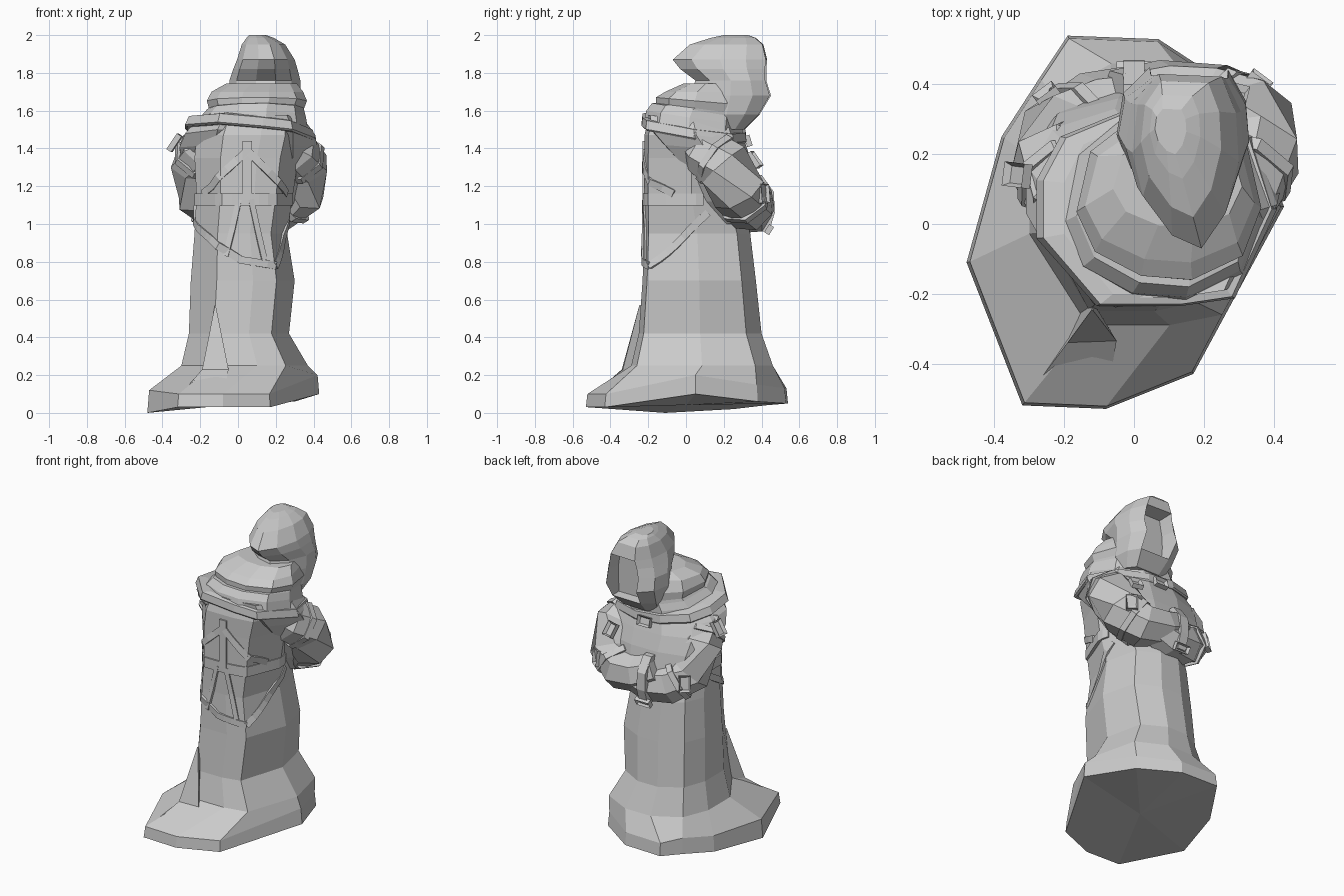
import bpy, bmesh, math
from mathutils import Vector
from mathutils.bvhtree import BVHTree

if "Cube" in bpy.data.objects:
    bpy.data.objects.remove(bpy.data.objects["Cube"])

grey = bpy.data.materials.new("cloth grey")
grey.diffuse_color = (0.6, 0.6, 0.6, 1)
grey.use_nodes = True
grey.node_tree.nodes["Principled BSDF"].inputs["Base Color"].default_value = grey.diffuse_color


def finish(name, bm):
    bmesh.ops.recalc_face_normals(bm, faces=bm.faces)
    me = bpy.data.meshes.new(name)
    bm.to_mesh(me)
    bm.free()
    me.materials.append(grey)
    ob = bpy.data.objects.new(name, me)
    bpy.context.collection.objects.link(ob)
    return ob


def loft_bm(rings):
    """Skin a list of equal closed rings and cap both ends."""
    bm = bmesh.new()
    rows = [[bm.verts.new(p) for p in r] for r in rings]
    n = len(rows[0])
    for a, b in zip(rows, rows[1:]):
        for j in range(n):
            k = (j + 1) % n
            bm.faces.new((a[j], a[k], b[k], b[j]))
    bm.faces.new(rows[0])
    bm.faces.new(rows[-1])
    return bm


def loft(name, rings):
    return finish(name, loft_bm(rings))


BODY = [(.25, 1), (.8, .75), (1, 0), (.65, -.92), (.2, -1),
        (-.5, -1), (-1, -.3), (-1, .3), (-.8, .75), (-.3, 1)]
HOOD = [(.68, .97), (.95, .55), (1, 0), (.75, -.6), (.3, -1),
        (-.25, -.85), (-.8, -.4), (-1, .1), (-.9, .65), (-.5, 1)]
DRAPE = [(.35, 1), (.85, .65), (1, -.1), (.8, -.7), (.25, -1),
         (-.3, -.95), (-.8, -.65), (-1, -.15), (-.85, .6), (-.4, 1)]


def section(shape, z, x0, x1, y0, y1, tilt=0, lean=0):
    cx, cy, rx, ry = (x0 + x1) / 2, (y0 + y1) / 2, (x1 - x0) / 2, (y1 - y0) / 2
    return [Vector((cx + u * rx, cy + v * ry, z - tilt * v - lean * u)) for u, v in shape]


def tube(name, path, n=7, turn=0.3):
    """Tube through (x, y, z, radius) points."""
    pts = [Vector(p[:3]) for p in path]
    rings = []
    for i, p in enumerate(pts):
        d = (pts[min(i + 1, len(pts) - 1)] - pts[max(i - 1, 0)]).normalized()
        a = d.cross(Vector((0, 0, 1))).normalized()
        b = d.cross(a)
        r = path[i][3]
        rings.append([p + r * (a * math.cos(t) + b * math.sin(t))
                      for t in (turn + 2 * math.pi * k / n for k in range(n))])
    return loft(name, rings)


# robe with an uneven trailing hem
hem = [(.07, .53, .05), (.3, .38, .06), (.43, .05, .1), (.17, -.43, .03), (-.08, -.53, .03),
       (-.32, -.52, .03), (-.48, -.11, 0), (-.38, .25, .02), (-.27, .42, .04), (-.19, .54, .05)]
lift = [.08, .09, .1, .07, .07, .07, .12, .1, .1, .08]
low = [Vector(p) for p in hem]
high = [Vector((x * .98, y * .985, z + h)) for (x, y, z), h in zip(hem, lift)]
robe_sizes = [(.25, -.30, .37, -.29, .46), (.42, -.26, .27, -.25, .40), (.7, -.25, .30, -.23, .37),
              (.95, -.23, .26, -.22, .34), (1.15, -.22, .29, -.22, .28), (1.35, -.23, .32, -.22, .28),
              (1.47, -.22, .35, -.22, .30), (1.55, -.18, .33, -.2, .24)]
bm = loft_bm([low, high] + [section(BODY, *s) for s in robe_sizes])
base = min(bm.faces, key=lambda f: f.calc_center_median().z)
bmesh.ops.poke(bm, faces=[base])
robe = finish("robe", bm)
robe_tree = BVHTree.FromPolygons([v.co for v in robe.data.vertices],
                                 [p.vertices for p in robe.data.polygons])

# raised fold spreading from the robe into the train
loft("robe_fold", [[(-.31, -.5, .09), (-.08, -.51, .09), (-.15, -.2, .09)],
                   [(-.19, -.34, .23), (-.05, -.335, .23), (-.13, -.2, .25)],
                   [(-.122, -.247, .57), (-.118, -.247, .57), (-.12, -.22, .57)]])

# chest and sloping shoulders, filling the space behind the folded arms
loft("shoulders", [section(BODY, *s, t) for s, t in
                   [((1.0, -.17, .27, .16, .37), 0), ((1.12, -.24, .36, .08, .39), 0),
                    ((1.28, -.29, .41, 0, .36), 0), ((1.40, -.31, .42, -.13, .33), .02),
                    ((1.47, -.28, .41, -.2, .31), .03), ((1.54, -.22, .36, -.21, .29), .04)]])

# band resting on the shoulders
loft("shoulder_band", [section(BODY, *s, .04, .03) for s in
                       [(1.475, -.27, .40, -.225, .315), (1.485, -.28, .41, -.235, .32),
                        (1.53, -.26, .395, -.23, .315), (1.535, -.2, .36, -.2, .29)]])

# draped cowl
loft("cowl", [section(DRAPE, *s, t) for s, t in
              [((1.5, -.22, .37, -.22, .30), .05), ((1.56, -.2, .36, -.21, .30), .04),
               ((1.60, -.165, .35, -.18, .30), .04), ((1.61, -.155, .35, -.16, .30), .03),
               ((1.65, -.165, .365, -.16, .30), .02), ((1.70, -.14, .345, -.11, .27), 0),
               ((1.745, -.06, .31, -.01, .25), 0)]])

# hood with a sunken face opening
hood_sizes = [(1.5, .0, .28, .08, .31), (1.58, -.03, .32, .04, .39), (1.68, -.05, .33, .02, .45),
              (1.76, -.045, .33, .05, .425), (1.82, -.025, .315, -.03, .425), (1.87, -.005, .3, -.07, .43),
              (1.95, .02, .25, .02, .41), (1.985, .045, .19, .13, .37), (2.0, .06, .15, .2, .33)]
bm = loft_bm([section(HOOD, *s) for s in hood_sizes])
bm.faces.ensure_lookup_table()
opening = [bm.faces[i * 10 + 9] for i in range(1, 5)]
bmesh.ops.recalc_face_normals(bm, faces=bm.faces)
bmesh.ops.inset_region(bm, faces=opening, thickness=.012)
for v in {v for f in opening for v in f.verts}:
    v.co.y = .33
finish("hood", bm)

# folded arms
right = [(.24, .02, 1.43, .07), (.29, .09, 1.39, .13), (.335, .2, 1.31, .15), (.32, .28, 1.17, .15),
         (.22, .335, 1.09, .135), (.08, .355, 1.11, .12), (-.05, .345, 1.17, .1)]
left = [(-.13, .02, 1.44, .07), (-.18, .08, 1.4, .13), (-.22, .17, 1.31, .14), (-.2, .25, 1.15, .135),
        (-.1, .315, 1.08, .13), (.03, .345, 1.06, .115), (.15, .35, 1.1, .1)]
for side, path in (("right", right), ("left", left)):
    tube(side + "_sleeve", path)
    # bands sit just proud of the sleeve
    for label, i, f in (("upper_arm_band", 1, .6), ("forearm_band", 3, .55)):
        a, b = Vector(path[i]), Vector(path[i + 1])
        p, q = a.lerp(b, f - .13), a.lerp(b, f + .13)
        p[3] += .008
        q[3] += .008
        tube(side + "_" + label, [tuple(p), tuple(q)])


# harness straps wrapped onto the robe, given as (angle, height)
def strap(name, path, width):
    pts = []
    for (a0, z0), (a1, z1) in zip(path, path[1:]):
        n = max(2, int(abs(a1 - a0) / 9))
        for i in range(n + (path[-1] == (a1, z1))):
            a, z = math.radians(a0 + (a1 - a0) * i / n), z0 + (z1 - z0) * i / n
            out = Vector((math.cos(a), math.sin(a), 0))
            axis = Vector((.04, .06, z))
            hit = robe_tree.ray_cast(axis + out * 2, -out)[0]
            pts.append((hit, out))
    rings = []
    for i, (p, out) in enumerate(pts):
        d = pts[min(i + 1, len(pts) - 1)][0] - pts[max(i - 1, 0)][0]
        s = out.cross(d).normalized() * width / 2
        rings.append([p - s - out * .015, p + s - out * .015, p + s + out * .01, p - s + out * .01])
    loft(name, rings)


strap("waist_strap", [(-188, 1.13), (8, 1.13)], .065)
strap("spine_strap", [(-88, 1.44), (-88, 1.13)], .05)
strap("left_back_strap", [(-90, 1.38), (-128, 1.2), (-145, 1.16)], .04)
strap("right_back_strap", [(-86, 1.38), (-55, 1.22), (-30, 1.16)], .04)
strap("left_lower_strap", [(-97, 1.13), (-110, .83)], .03)
strap("right_lower_strap", [(-84, 1.13), (-70, .81)], .03)
strap("left_hip_strap", [(-58, .78), (-95, .81), (-128, .92), (-155, .98), (-190, 1.08)], .04)
strap("right_hip_strap", [(-58, .78), (-40, .85), (-10, .97), (14, 1.06)], .04)


# buckles: shallow frames with a sunken middle
def buckle(name, pos, normal, w=.09, h=.06):
    bm = bmesh.new()
    bmesh.ops.create_cube(bm, size=1)
    for v in bm.verts:
        v.co = (v.co.x * w, v.co.y * h, v.co.z * .03)
    top = max(bm.faces, key=lambda f: f.calc_center_median().z)
    bmesh.ops.inset_region(bm, faces=[top], thickness=.015)
    for v in top.verts:
        v.co.z -= .02
    ob = finish(name, bm)
    ob.location = pos
    ob.rotation_euler = Vector(normal).to_track_quat('Z', 'Y').to_euler()


buckle("chest_buckle", (.07, .33, 1.44), (0, 1, .3))
buckle("left_shoulder_buckle", (-.335, .14, 1.43), (-.8, .1, .55), .07, .1)
buckle("right_shoulder_buckle", (.29, .365, 1.34), (.2, .8, .6), .07, .09)
buckle("left_forearm_buckle", (-.25, .37, 1.13), (-.6, .8, .2), .07, .1)
buckle("right_forearm_buckle", (.36, .41, 1.16), (.6, .8, .1), .07, .1)
buckle("center_buckle", (0, .44, .97), (0, .8, -.5), .1, .05)

# strap hanging over the crossed sleeves
loft("sleeve_strap", [[(-.03, y, z), (.03, y, z), (.03, y - .05, z), (-.03, y - .05, z)]
                      for y, z in ((.40, 1.26), (.465, 1.17), (.47, 1.06), (.44, .96))])
